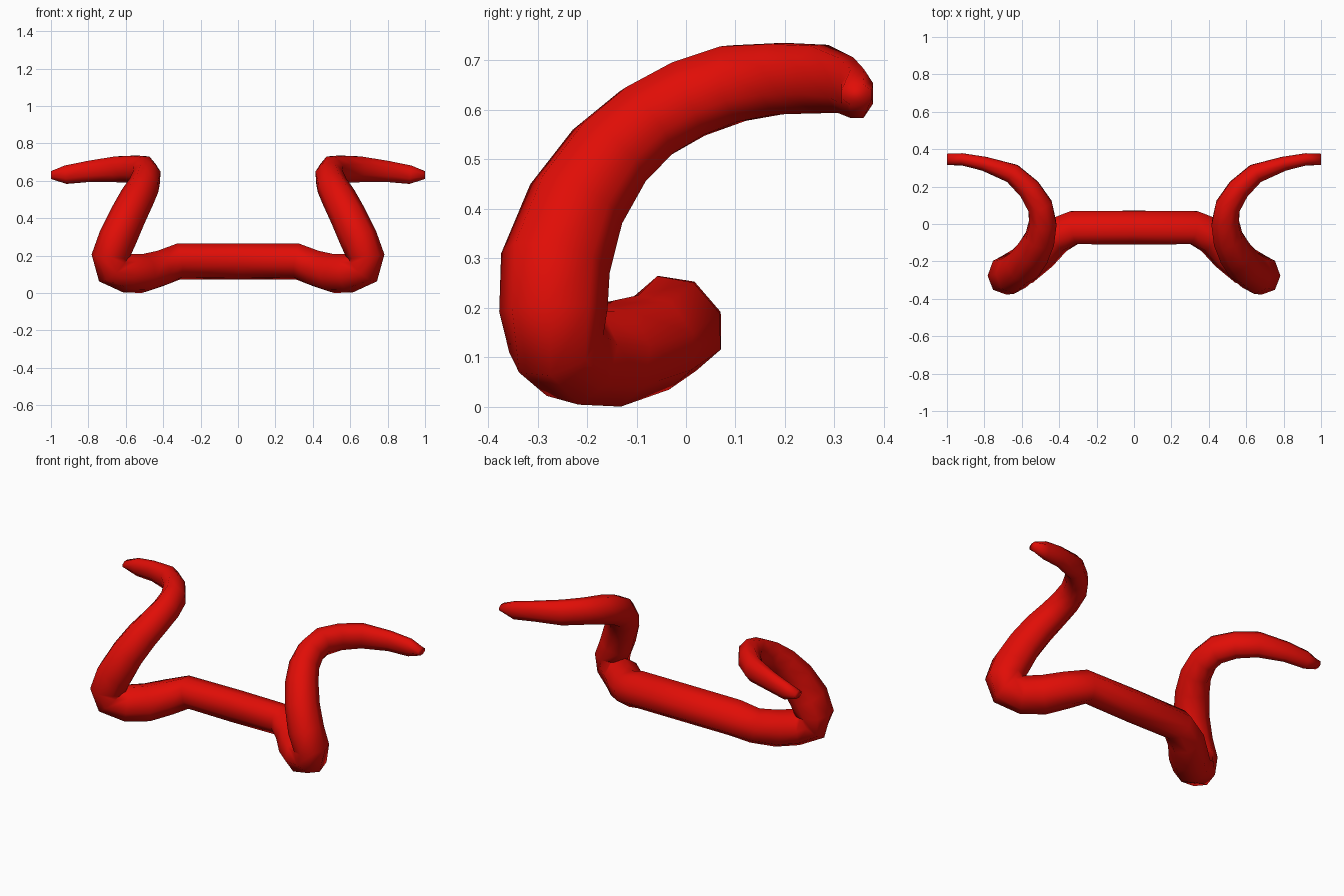
import bpy, bmesh, math
from mathutils import Vector

if "Cube" in bpy.data.objects:
    bpy.data.objects.remove(bpy.data.objects["Cube"])

SIDES = 8
# Right half of the handlebar, grip end to centre: x, y, z, vertical radius, side radius
PATH = [
    (1.00, 0.345, 0.636, 0.022, 0.032),
    (0.92, 0.346, 0.638, 0.052, 0.034),
    (0.80, 0.322, 0.655, 0.059, 0.040),
    (0.65, 0.270, 0.667, 0.072, 0.055),
    (0.56, 0.187, 0.668, 0.075, 0.063),
    (0.502, 0.095, 0.658, 0.082, 0.070),
    (0.488, 0.005, 0.627, 0.084, 0.076),
    (0.503, -0.080, 0.580, 0.086, 0.082),
    (0.54, -0.155, 0.513, 0.091, 0.090),
    (0.59, -0.222, 0.415, 0.100, 0.094),
    (0.645, -0.264, 0.295, 0.110, 0.097),
    (0.683, -0.268, 0.200, 0.108, 0.096),
    (0.673, -0.262, 0.132, 0.098, 0.092),
    (0.595, -0.225, 0.112, 0.102, 0.102),
    (0.51, -0.150, 0.110, 0.105, 0.103),
    (0.42, -0.065, 0.135, 0.098, 0.098),
    (0.32, -0.019, 0.173, 0.087, 0.103),
    (0.00, -0.019, 0.173, 0.087, 0.103),
]


def build_tube(name, path):
    """Mitred tube through the path, with a carried-along elliptical section."""
    pts = [Vector(p[:3]) for p in path]
    bm = bmesh.new()
    up, rings = Vector((0, 0, 1)), []
    for i, p in enumerate(pts):
        d_in = (p - pts[i - 1]).normalized() if i else Vector((-1, 0, 0))
        d_out = (pts[i + 1] - p).normalized() if i < len(pts) - 1 else d_in
        t = (d_in + d_out).normalized() if i else Vector((-1, 0, 0))
        up = (up - t * up.dot(t)).normalized()
        side = t.cross(up)
        ring = []
        for k in range(SIDES):
            a = math.tau * (k + 0.5) / SIDES
            o = 1.03 * (up * math.cos(a) * path[i][3] + side * math.sin(a) * path[i][4])
            ring.append(bm.verts.new(p + o))
        rings.append(ring)
    for v in rings[-1]:
        v.co.x = 0
    for r0, r1 in zip(rings, rings[1:]):
        for k in range(SIDES):
            j = (k + 1) % SIDES
            bm.faces.new((r0[k], r0[j], r1[j], r1[k]))
    bm.faces.new(rings[0])
    # Mirrored left half, joined at the centre
    geom = bm.verts[:] + bm.edges[:] + bm.faces[:]
    bmesh.ops.mirror(bm, geom=geom, axis='X', merge_dist=0.0001)
    bmesh.ops.remove_doubles(bm, verts=bm.verts, dist=0.0001)
    bmesh.ops.recalc_face_normals(bm, faces=bm.faces)
    # Stand on the ground
    low = min(v.co.z for v in bm.verts)
    bmesh.ops.translate(bm, vec=(0, 0, -low), verts=bm.verts)
    mesh = bpy.data.meshes.new(name)
    bm.to_mesh(mesh)
    bm.free()
    obj = bpy.data.objects.new(name, mesh)
    bpy.context.collection.objects.link(obj)
    return obj


bar = build_tube("curved_handlebar", PATH)
red = bpy.data.materials.new("red_paint")
red.diffuse_color = (0.75, 0.004, 0.002, 1)
red.use_nodes = True
red.node_tree.nodes["Principled BSDF"].inputs["Base Color"].default_value = red.diffuse_color
bar.data.materials.append(red)
bpy.context.view_layer.objects.active = bar
bar.select_set(True)
bpy.ops.object.shade_smooth()
